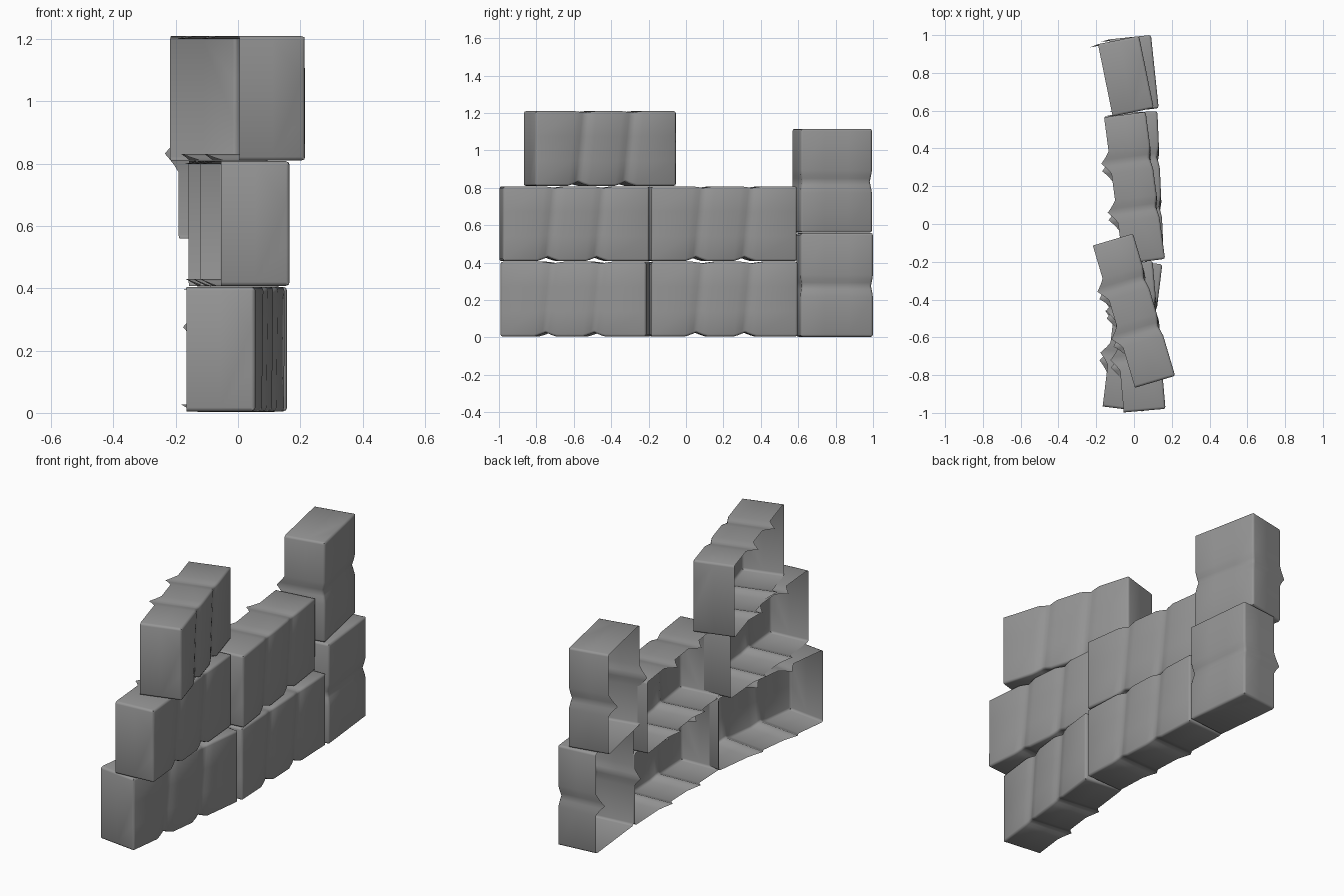
import bpy
import bmesh
import math
from mathutils import Matrix

cube = bpy.data.objects.get("Cube")
if cube:
    bpy.data.objects.remove(cube, do_unlink=True)

# One plain stone colour
stone = bpy.data.materials.new("stone_grey")
stone.use_nodes = True
colour = (0.3, 0.3, 0.3, 1)
stone.diffuse_color = colour
shader = stone.node_tree.nodes["Principled BSDF"]
shader.inputs["Base Color"].default_value = colour
shader.inputs["Roughness"].default_value = 0.9

R = 0.012       # edge rounding
REACH = 0.06    # half width of a groove


def stone_block(name, x, y, z, angle, length, width, depth=0.222,
                grooves=(1 / 3, 2 / 3), lean=0.04, upright=False):
    """Hollow block, open at the back (-x), pinched by grooves along its length."""
    centres = [g * length for g in grooves]
    half_w, half_d = width / 2, depth / 2

    # Open cross-section: underside, rounded front, upper side
    lower = [(-half_d, -half_w), (0, -half_w), (half_d - R, -half_w),
             (half_d - R * 0.3, -half_w + R * 0.3), (half_d, -half_w + R),
             (half_d, -half_w / 3)]
    section = lower + [(px, -pw) for px, pw in reversed(lower)]

    # Stations along the block: rounded ends and a dip at each groove
    stations = [0, R * 0.3, R, length - R, length - R * 0.3, length]
    for c in centres:
        stations += [c + REACH * k for k in (-1, -0.6, -0.3, 0, 0.3, 0.6, 1)]
    stations.sort()

    bm = bmesh.new()
    rings = []
    for s in stations:
        pinch = max(max(0, 1 - abs(s - c) / REACH) for c in centres) ** 1.2
        end = min(s, length - s)
        inset = R - math.sqrt(max(0, R * R - (R - end) ** 2)) if end < R else 0
        slant = lean * min(1, end / (length * 0.25))
        ring = []
        for px, pw in section:
            front = (px + half_d) / depth
            qx = min(px, half_d - inset) - pinch * (0.047 - 0.034 * front)
            qw = max(-half_w + inset, min(half_w - inset, pw))
            qw *= 1 - pinch * (0.045 if upright or pw > 0 else 0.11)
            along = s - length / 2 + slant * pw / width
            if upright:
                ring.append(bm.verts.new((qx, qw, along)))
            else:
                ring.append(bm.verts.new((qx, along, qw)))
        rings.append(ring)

    for a, b in zip(rings, rings[1:]):
        for i in range(len(section) - 1):
            bm.faces.new((a[i], a[i + 1], b[i + 1], b[i]))
    bm.faces.new(rings[0])
    bm.faces.new(rings[-1])
    bmesh.ops.remove_doubles(bm, verts=bm.verts, dist=0.0005)
    bmesh.ops.recalc_face_normals(bm, faces=bm.faces)
    # Make sure the broad front face looks outward
    front_face = max(bm.faces, key=lambda f: f.calc_center_median().x)
    if front_face.normal.x < 0:
        bmesh.ops.reverse_faces(bm, faces=bm.faces)

    mesh = bpy.data.meshes.new(name)
    bm.to_mesh(mesh)
    bm.free()
    mesh.materials.append(stone)
    obj = bpy.data.objects.new(name, mesh)
    bpy.context.collection.objects.link(obj)
    obj.matrix_world = (Matrix.Translation((x, y, z))
                        @ Matrix.Rotation(math.radians(angle), 4, 'Z'))
    bpy.ops.object.select_all(action='DESELECT')
    obj.select_set(True)
    bpy.context.view_layer.objects.active = obj
    bpy.ops.object.shade_smooth_by_angle(angle=math.radians(50))


# Lying blocks, three courses
LONG, TALL = 0.785, 0.4
stone_block("lower_front_block", -0.008, -0.59, 0.205, -7, LONG, TALL)
stone_block("lower_middle_block", 0.03, 0.2, 0.205, 2.5, LONG, TALL)
stone_block("middle_front_block", 0.022, -0.597, 0.608, 5, LONG, TALL)
stone_block("middle_centre_block", 0.003, 0.19, 0.608, 7.5, LONG, TALL)
stone_block("top_block", 0, -0.459, 1.01, 16.5, LONG, TALL)

# Upright blocks stacked at the rear end
POST = dict(length=0.555, width=0.39, grooves=(0.49,), lean=0, upright=True)
stone_block("lower_upright_block", 0, 0.795, 0.281, 6, **POST)
stone_block("upper_upright_block", -0.043, 0.783, 0.838, 11.5, **POST)
